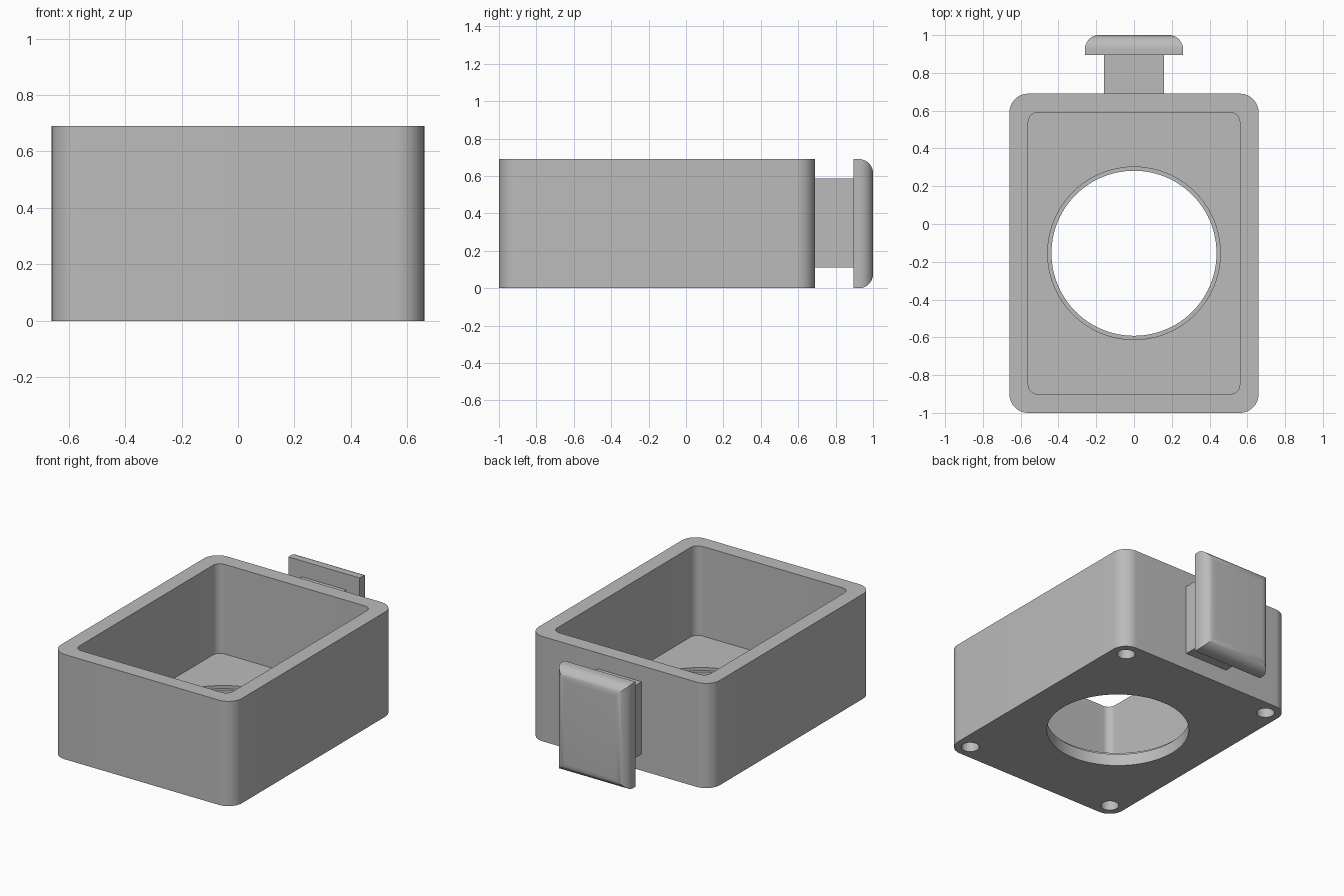
import bpy, bmesh, math

cube = bpy.data.objects.get("Cube")
if cube:
    bpy.data.objects.remove(cube, do_unlink=True)

grey = bpy.data.materials.new("plain grey")
grey.use_nodes = True
colour = (0.5, 0.5, 0.5, 1)
grey.diffuse_color = colour
bsdf = next(n for n in grey.node_tree.nodes if n.type == "BSDF_PRINCIPLED")
bsdf.inputs["Base Color"].default_value = colour


def finish(name, bm):
    bmesh.ops.recalc_face_normals(bm, faces=bm.faces)
    mesh = bpy.data.meshes.new(name)
    bm.to_mesh(mesh)
    bm.free()
    mesh.materials.append(grey)
    obj = bpy.data.objects.new(name, mesh)
    bpy.context.collection.objects.link(obj)
    return obj


def block(name, x, y, z, round_edges=None, radius=0):
    """Box between (min, max) limits; edges chosen by a rule are rounded."""
    bm = bmesh.new()
    bmesh.ops.create_cube(bm, size=1)
    for v in bm.verts:
        v.co = [lim[0] if c < 0 else lim[1] for c, lim in zip(v.co, (x, y, z))]
    if round_edges:
        edges = [e for e in bm.edges if round_edges(*e.verts)]
        bmesh.ops.bevel(bm, geom=edges, offset=radius, segments=12,
                        profile=0.5, affect="EDGES")
    return finish(name, bm)


def cylinder(name, x, y, z, radius, sides):
    bm = bmesh.new()
    bmesh.ops.create_cone(bm, cap_ends=True, segments=sides, radius1=radius,
                          radius2=radius, depth=z[1] - z[0])
    bmesh.ops.translate(bm, verts=bm.verts, vec=(x, y, sum(z) / 2))
    return finish(name, bm)


def cut(target, cutter):
    bpy.context.view_layer.objects.active = target
    mod = target.modifiers.new("cut", "BOOLEAN")
    mod.operation, mod.solver, mod.object = "DIFFERENCE", "EXACT", cutter
    bpy.ops.object.modifier_apply(modifier=mod.name)
    bpy.data.objects.remove(cutter, do_unlink=True)


def upright(a, b):
    return abs(a.co.z - b.co.z) > 0.1


def back_rim(a, b):
    return min(a.co.y, b.co.y) > 0.99


# Open box with rounded corners
W, FRONT, BACK, H, WALL = 0.66, -1.0, 0.69, 0.69, 0.1
MID = (FRONT + BACK) / 2
body = block("box_body", (-W, W), (FRONT, BACK), (0, H), upright, 0.1)
cut(body, block("cavity", (WALL - W, W - WALL), (FRONT + WALL, BACK - WALL),
                (WALL, 1), upright, 0.05))

# Round opening in the floor with a shallow recess around it
cut(body, cylinder("opening", 0, MID, (-0.1, 0.3), 0.437, 96))
cut(body, cylinder("recess", 0, MID, (0.08, 0.3), 0.457, 96))

# Blind holes under the four corners
for x in (WALL - W, W - WALL):
    for y in (FRONT + WALL, BACK - WALL):
        cut(body, cylinder("corner_hole", x, y, (-0.1, 0.075), 0.055, 32))

# Hanging knob at the back: stem and rounded plate
stem = block("knob_stem", (-0.16, 0.16), (BACK, 0.9), (0.11, 0.585))
plate = block("knob_plate", (-0.26, 0.26), (0.895, 1), (0, H), back_rim, 0.075)

# Smooth the rounded surfaces and keep the edges sharp
bpy.context.view_layer.update()
bpy.ops.object.select_all(action="DESELECT")
for part in (body, stem, plate):
    part.select_set(True)
bpy.context.view_layer.objects.active = body
bpy.ops.object.shade_smooth_by_angle(angle=math.radians(30))
